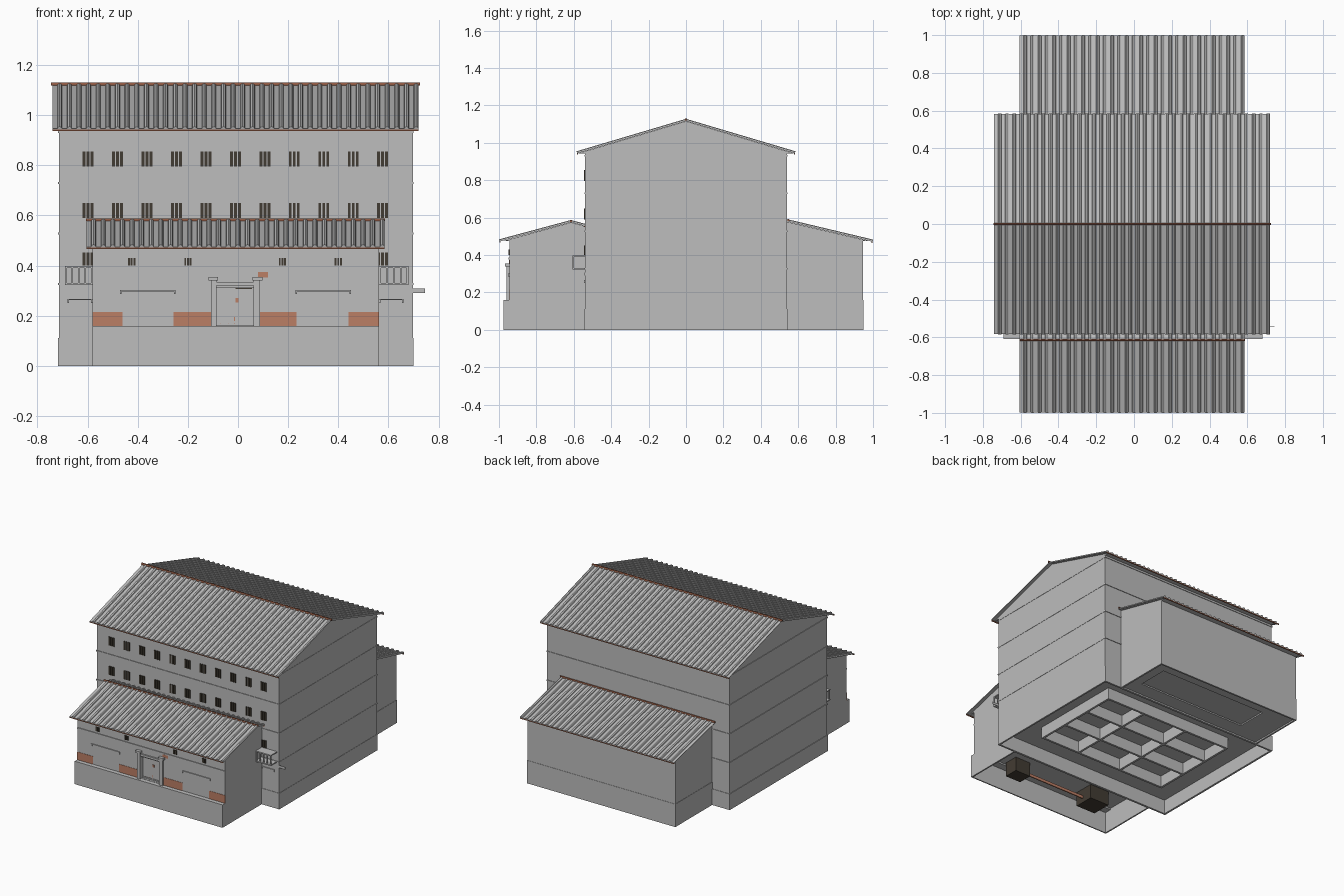
import bpy, bmesh
from mathutils import Vector

old = bpy.data.objects.get("Cube")
if old:
    bpy.data.objects.remove(old, do_unlink=True)


def material(name, colour):
    mat = bpy.data.materials.new(name)
    mat.use_nodes = True
    mat.diffuse_color = (*colour, 1)
    mat.node_tree.nodes["Principled BSDF"].inputs["Base Color"].default_value = (*colour, 1)
    return mat


GREY = material("plaster grey", (0.51, 0.51, 0.51))
BRICK = material("brick terracotta", (0.5, 0.21, 0.13))
RIDGE = material("ridge brown", (0.28, 0.1, 0.055))
DARK = material("window brown", (0.055, 0.045, 0.033))


def finish(name, bm, mat):
    bmesh.ops.recalc_face_normals(bm, faces=bm.faces[:])
    mesh = bpy.data.meshes.new(name)
    bm.to_mesh(mesh)
    bm.free()
    mesh.materials.append(mat)
    obj = bpy.data.objects.new(name, mesh)
    bpy.context.scene.collection.objects.link(obj)
    return obj


def add_prism(bm, profile, x0, x1):
    """Extrude a (y, z) outline along x."""
    ends = [[bm.verts.new((x, y, z)) for y, z in profile] for x in (x0, x1)]
    for ring in ends:
        bm.faces.new(ring)
    for i in range(len(profile)):
        j = (i + 1) % len(profile)
        bm.faces.new((ends[0][i], ends[0][j], ends[1][j], ends[1][i]))


def add_box(bm, x0, x1, y0, y1, z0, z1):
    add_prism(bm, [(y0, z0), (y1, z0), (y1, z1), (y0, z1)], x0, x1)


def boxes(name, items, mat=GREY):
    """Join boxes given as (x0, x1, y0, y1, z0, z1)."""
    bm = bmesh.new()
    for item in items:
        add_box(bm, *item)
    return finish(name, bm, mat)


def body(name, profile, x0, x1, room, openings=()):
    """Solid outline, hollowed by a room outline and cut by openings."""
    bm = bmesh.new()
    add_prism(bm, profile, x0, x1)
    obj = finish(name, bm, GREY)
    bm = bmesh.new()
    add_prism(bm, room, x0 + 0.01, x1 - 0.01)
    for item in openings:
        add_box(bm, *item)
    cutter = finish(name + "_cutter", bm, GREY)
    cutter.hide_render = True
    mod = obj.modifiers.new("openings", "BOOLEAN")
    mod.operation, mod.solver, mod.object = "DIFFERENCE", "EXACT", cutter
    graph = bpy.context.evaluated_depsgraph_get()
    cut_mesh = bpy.data.meshes.new_from_object(obj.evaluated_get(graph))
    obj.modifiers.clear()
    obj.data = cut_mesh
    bpy.data.objects.remove(cutter, do_unlink=True)


def tiled_slope(name, x0, x1, top, eave, ribs):
    """Roof sheet with rounded ribs running from ridge to eave."""
    top, eave = Vector(top), Vector(eave)
    run = (eave - top).normalized()
    up = Vector((-run.y, run.x))
    if up.y < 0:
        up = -up
    pitch = (x1 - x0) / ribs
    section = [(x0, -0.003)]
    for i in range(ribs):
        for f, h in ((0, 0), (0.5, 0), (0.56, 0.006), (0.75, 0.009), (0.94, 0.006)):
            section.append((x0 + pitch * (i + f), h))
    section += [(x1, 0), (x1, -0.003)]
    bm = bmesh.new()
    rings = []
    for end in (top, eave):
        points = [(x, end + up * h) for x, h in section]
        rings.append([bm.verts.new((x, p.x, p.y)) for x, p in points])
    for ring in rings:
        bm.faces.new(ring)
    for i in range(len(section)):
        j = (i + 1) % len(section)
        bm.faces.new((rings[0][i], rings[0][j], rings[1][j], rings[1][i]))
    finish(name, bm, GREY)
    # Clay edge under the tile ends
    y, z = eave - run * 0.003
    boxes(name + "_edge", [(x0, x1, y - 0.002, y + 0.002, z - 0.01, z - 0.002)], RIDGE)


def ridge_cap(name, x0, x1, y, z, r):
    bm = bmesh.new()
    add_prism(bm, [(y - r, z - r), (y + r, z - r), (y + r, z), (y + r / 2, z + r),
                   (y - r / 2, z + r), (y - r, z)], x0, x1)
    finish(name, bm, RIDGE)


def window_bars(centres, step, wall_y, z0, z1):
    """Three narrow dark panes for each window."""
    return [(c + k * step - step * 0.36, c + k * step + step * 0.36,
             wall_y - 0.005, wall_y + 0.002, z0, z1) for c in centres for k in (-1, 0, 1)]


# Main block
LEFT, RIGHT, FRONT = -0.714, 0.697, -0.54
columns = [-0.598 + 0.1175 * i for i in range(11)]
body("main_block", [(FRONT, 0), (FRONT, 0.944), (-0.575, 0.944), (0, 1.115),
                    (0.575, 0.944), (0.54, 0.944), (0.54, 0)], LEFT, RIGHT,
     [(-0.53, -0.1), (-0.53, 0.92), (0.53, 0.92), (0.53, -0.1)])
boxes("main_windows", window_bars(columns, 0.016, FRONT, 0.795, 0.855)
      + window_bars(columns, 0.016, FRONT, 0.59, 0.65)
      + window_bars((columns[0], columns[-1]), 0.016, FRONT, 0.4, 0.452), DARK)

# Floors that show outside as string courses
boxes("string_courses", [(LEFT - 0.004, RIGHT + 0.002, FRONT - 0.004, 0.544, z - 0.004, z + 0.004)
                         for z in (0.327, 0.528, 0.73, 0.932)])
boxes("main_plinth", [(a, b, c, d, 0, 0.112) for a, b, c, d in (
    (LEFT - 0.004, LEFT + 0.005, -0.543, 0.543), (RIGHT - 0.005, RIGHT + 0.002, -0.543, 0.543),
    (LEFT, -0.57, -0.543, -0.535), (0.555, RIGHT, -0.543, -0.535),
    (LEFT, -0.57, 0.535, 0.543), (0.555, RIGHT, 0.535, 0.543))])

for side, label in ((-1, "front"), (1, "back")):
    tiled_slope(f"main_roof_{label}", -0.74, 0.72, (0, 1.119), (side * 0.583, 0.946), 38)
ridge_cap("main_ridge", -0.745, 0.725, 0, 1.125, 0.006)

# Front wing
W0, W1, WALL = -0.58, 0.563, -0.945
body("front_wing", [(-0.975, 0), (-0.975, 0.16), (WALL, 0.16), (WALL, 0.474), (-0.98, 0.474),
                    (-0.615, 0.574), (-0.53, 0.551), (-0.53, 0)], W0, W1,
     [(-0.967, -0.1), (-0.967, 0.15), (-0.915, 0.15), (-0.915, 0.46), (-0.545, 0.46), (-0.545, -0.1)],
     [(-0.085, 0.062, WALL - 0.02, WALL + 0.02, 0.162, 0.312)])
boxes("wing_windows", window_bars((-0.424, -0.2, 0.177, 0.4), 0.0105, WALL, 0.4, 0.43), DARK)
tiled_slope("wing_roof_front", -0.605, 0.585, (-0.615, 0.578), (-0.998, 0.475), 31)
tiled_slope("wing_roof_back", -0.605, 0.585, (-0.615, 0.578), (-0.54, 0.558), 31)
ridge_cap("wing_ridge", -0.607, 0.587, -0.615, 0.583, 0.005)
boxes("wing_cornice", [(W0, W1, WALL - 0.005, WALL, 0.376, 0.386)])


def hood(x0, x1, wall_y, z):
    """Flat moulding with short turned-down ends."""
    y = wall_y - 0.006
    return [(x0, x1, y, wall_y, z - 0.005, z),
            (x0, x0 + 0.006, y, wall_y, z - 0.016, z - 0.005),
            (x1 - 0.006, x1, y, wall_y, z - 0.016, z - 0.005)]


boxes("wall_mouldings", hood(-0.47, -0.25, WALL, 0.302) + hood(0.23, 0.45, WALL, 0.302)
      + hood(-0.68, W0, FRONT, 0.267) + hood(W1, 0.66, FRONT, 0.267))

# Exposed brick patches, with flecks on the door
boxes("brick_patches", [(a, b, WALL - 0.002, WALL + 0.001, z0, z1) for a, b, z0, z1 in (
    (W0, -0.46, 0.16, 0.215), (-0.257, -0.106, 0.16, 0.215), (0.088, 0.233, 0.16, 0.215),
    (0.44, W1, 0.16, 0.215), (0.08, 0.12, 0.353, 0.374))], BRICK)
boxes("door_brick", [(-0.01, 0.002, WALL + 0.016, WALL + 0.021, 0.253, 0.27)]
      + [(x, x + 0.003, WALL + 0.016, WALL + 0.021, 0.166, 0.172) for x in (-0.07, -0.04, -0.015)]
      + [(-0.015, -0.012, WALL + 0.016, WALL + 0.021, 0.18, 0.196)], BRICK)

# Entrance surround
boxes("door_surround", [
    (-0.108, -0.085, WALL - 0.015, WALL, 0.16, 0.34), (0.062, 0.087, WALL - 0.015, WALL, 0.16, 0.34),
    (-0.118, -0.08, WALL - 0.022, WALL, 0.34, 0.355), (0.058, 0.097, WALL - 0.022, WALL, 0.34, 0.355),
    (-0.085, 0.062, WALL - 0.01, WALL, 0.32, 0.335)])
boxes("door_slot", [(-0.01, 0.055, WALL + 0.016, WALL + 0.021, 0.306, 0.31)], DARK)

# Side balconies
parts = []
for x0, x1 in ((-0.69, W0), (W1, 0.68)):
    for z0, z1 in ((0.322, 0.33), (0.391, 0.398)):
        parts.append((x0, x1, -0.608, -0.53, z0, z1))
    for i in range(5):
        x = x0 + (x1 - x0 - 0.007) * i / 4
        parts.append((x, x + 0.007, -0.607, -0.6, 0.33, 0.391))
boxes("balconies", parts)
boxes("side_ledge", [(0.69, 0.745, -0.543, -0.541, 0.29, 0.308)])

# Back wing
body("back_wing", [(0.53, 0), (0.53, 0.58), (0.98, 0.474), (0.947, 0.474), (0.947, 0)], W0, W1,
     [(0.545, -0.1), (0.545, 0.46), (0.937, 0.46), (0.937, -0.1)])
tiled_slope("back_wing_roof", -0.605, 0.585, (0.535, 0.584), (0.998, 0.474), 31)
ridge_cap("back_wing_ridge", -0.607, 0.587, 0.548, 0.588, 0.005)
boxes("back_wing_plinth", [(W0 - 0.002, W0 + 0.005, 0.54, 0.949, 0, 0.16),
                           (W1 - 0.005, W1 + 0.002, 0.54, 0.949, 0, 0.16),
                           (W0, W1, 0.94, 0.949, 0, 0.16)])

# Back wing ground slab with a sunken hatch
boxes("back_wing_floor", [(a, b, c, d, 0.01, 0.02) for a, b, c, d in (
    (W0 + 0.005, W1 - 0.005, 0.53, 0.65), (W0 + 0.005, W1 - 0.005, 0.87, 0.94),
    (W0 + 0.005, -0.36, 0.65, 0.87), (0.48, W1 - 0.005, 0.65, 0.87))]
    + [(-0.4, 0.5, 0.62, 0.9, 0.04, 0.05)])

# Rooms below the front wing and the main block
boxes("inner_floors", [(W0 + 0.005, W1 - 0.005, -0.93, -0.54, 0.16, 0.17),
                       (LEFT + 0.005, RIGHT - 0.005, -0.535, 0.535, 0.1, 0.11)])
boxes("partitions", [(x, x + 0.015, -0.32, 0.34, 0.02, 0.105) for x in (-0.5, -0.15, 0.2, 0.5)]
      + [(-0.5, 0.515, y, y + 0.015, 0.02, 0.105) for y in (-0.32, -0.1, 0.12, 0.34)])
boxes("entry_recesses", [(0.21, 0.33, -0.9, -0.8, 0.06, 0.165),
                         (-0.42, -0.27, -0.9, -0.76, 0.06, 0.165)], DARK)
boxes("inner_brick_strip", [(-0.27, 0.21, -0.845, -0.838, 0.09, 0.11)], BRICK)
